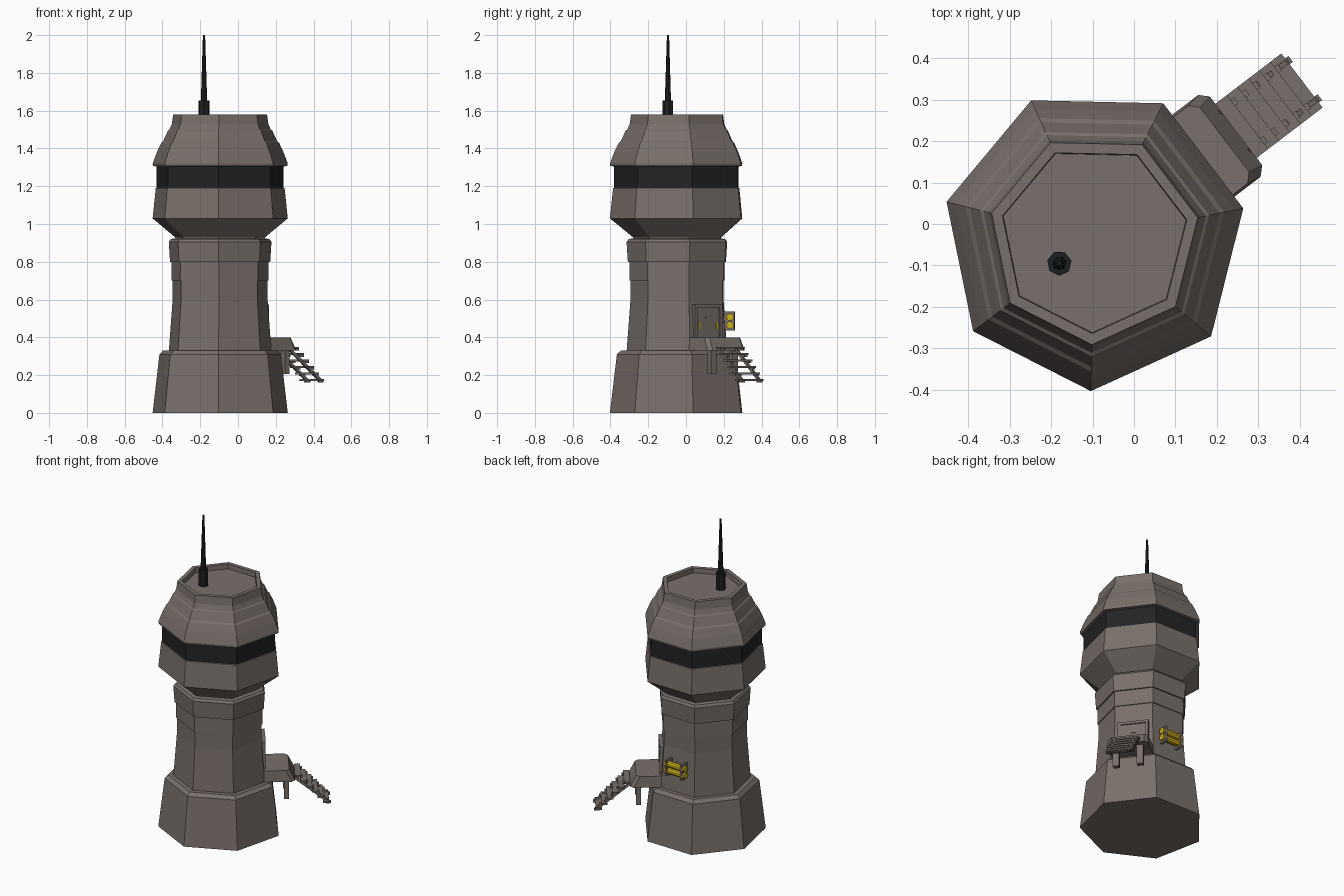
import bpy, bmesh, math
from mathutils import Matrix, Vector

if "Cube" in bpy.data.objects:
    bpy.data.objects.remove(bpy.data.objects["Cube"])

CX, CY = -0.096, -0.036          # tower axis
N, A0 = 7, math.radians(11.6)    # seven sides, first corner angle
STEP = 2 * math.pi / N


def material(name, rgb):
    m = bpy.data.materials.new(name)
    m.diffuse_color = (*rgb, 1)
    m.use_nodes = True
    m.node_tree.nodes["Principled BSDF"].inputs["Base Color"].default_value = m.diffuse_color
    return m


STONE = material("warm_grey", (0.19, 0.16, 0.145))
GLASS = material("dark_window", (0.017, 0.017, 0.017))
BLACK = material("antenna_black", (0.012, 0.014, 0.014))
YELLOW = material("yellow", (0.62, 0.43, 0.01))


def finish(bm, name, mats, frame=None):
    bmesh.ops.recalc_face_normals(bm, faces=bm.faces)
    if frame:
        bm.transform(frame)
    me = bpy.data.meshes.new(name)
    bm.to_mesh(me)
    bm.free()
    for m in mats:
        me.materials.append(m)
    ob = bpy.data.objects.new(name, me)
    bpy.context.collection.objects.link(ob)
    return ob


def lathe(name, profile, mats, centre=(CX, CY), sides=N, rule=None):
    """Stack of polygon rings (radius, z), capped at both ends."""
    bm = bmesh.new()
    rings = [[bm.verts.new((centre[0] + r * math.cos(A0 + i * 2 * math.pi / sides),
                            centre[1] + r * math.sin(A0 + i * 2 * math.pi / sides), z))
              for i in range(sides)] for r, z in profile]
    for a, b in zip(rings, rings[1:]):
        for i in range(sides):
            j = (i + 1) % sides
            bm.faces.new((a[i], a[j], b[j], b[i]))
    bm.faces.new(rings[0])
    bm.faces.new(rings[-1])
    if rule:
        for f in bm.faces:
            f.material_index = rule(f.calc_center_median().z)
    return finish(bm, name, mats)


def face_frame(k):
    """Local frame of tower side k: x outwards, y along the wall."""
    return Matrix.Translation((CX, CY, 0)) @ Matrix.Rotation(A0 + (k + 0.5) * STEP, 4, 'Z')


def box(name, centre, size, mat, k=0, pitch=0):
    bm = bmesh.new()
    bmesh.ops.create_cube(bm, size=1)
    m = Matrix.Translation(centre) @ Matrix.Rotation(pitch, 4, 'Y') @ Matrix.Diagonal((*size, 1))
    bm.transform(m)
    return finish(bm, name, [mat], face_frame(k))


def rod(name, centre, radius, length, mat, k):
    bm = bmesh.new()
    bmesh.ops.create_cone(bm, cap_ends=True, segments=10, radius1=radius, radius2=radius, depth=length)
    bm.transform(Matrix.Translation(centre) @ Matrix.Rotation(math.pi / 2, 4, 'X'))
    return finish(bm, name, [mat], face_frame(k))


# Tower body
lathe("tower_base", [(.367, 0), (.330, .31), (.308, .33), (.27, .33)], [STONE])
lathe("tower_shaft", [(.279, .32), (.258, .60), (.258, .70), (.264, .70), (.263, .80),
                      (.272, .80), (.279, .905), (.268, .92), (.24, .925)], [STONE])

# Head with window band and recessed roof
lathe("tower_head", [(.241, .92), (.245, .93), (.367, 1.03), (.350, 1.19), (.345, 1.192),
                     (.345, 1.305), (.365, 1.307), (.367, 1.32), (.344, 1.38), (.320, 1.43),
                     (.309, 1.44), (.283, 1.495), (.275, 1.50), (.262, 1.53), (.255, 1.58),
                     (.228, 1.58), (.226, 1.55)], [STONE, GLASS],
      rule=lambda z: 1 if 1.195 < z < 1.30 else 0)

# Antenna
lathe("antenna", [(.03, 1.54), (.03, 1.655), (.017, 1.655), (.014, 1.75), (.006, 2.0)],
      [BLACK], centre=(-.18, -.095))

# Entrance platform: chamfered outline, sloping outer edge
bm = bmesh.new()
def outline(far, half, z):
    return [bm.verts.new((u, v, z)) for u, v in
            ((.22, -half), (far - .02, -half), (far, -half + .02),
             (far, half - .02), (far - .02, half), (.22, half))]
low, high = outline(.43, .124, .33), outline(.395, .118, .40)
for i in range(6):
    j = (i + 1) % 6
    bm.faces.new((low[i], low[j], high[j], high[i]))
bm.faces.new(low)
bm.faces.new(high)
finish(bm, "entrance_platform", [STONE], face_frame(0))

for s in (-1, 1):
    box("platform_post", (.38, s * .072, .27), (.03, .038, .13), STONE)
    # Stair stringers
    box("stair_stringer", (.525, s * .058, .252), (.265, .012, .016), STONE, pitch=math.atan2(.165, .205))
    # Door jambs and yellow door lights
    box("door_jamb", (.242, s * .083, .487), (.032, .016, .175), STONE)
    box("door_light", (.252, s * .058, .46), (.006, .01, .035), YELLOW)

# Stair treads with small nosing brackets
for i in range(6):
    u, z = .447 + i * .033, .345 - i * .034
    box("stair_tread", (u, 0, z), (.036, .164, .01), STONE)
    for s in (-1, 1):
        box("tread_bracket", (u + .014, s * .058, z - .008), (.028, .018, .012), STONE)

# Door
box("door_lintel", (.242, 0, .567), (.032, .182, .016), STONE)
box("door_panel", (.235, 0, .48), (.03, .15, .16), STONE)
box("door_plate", (.252, 0, .505), (.006, .03, .012), STONE)

# Twin yellow tanks on the neighbouring wall
for z in (.465, .507):
    rod("yellow_tank", (.271, 0, z), .02, .15, YELLOW, 1)
for s in (-1, 1):
    box("tank_bracket", (.262, s * .055, .486), (.062, .014, .1), STONE, k=1)
